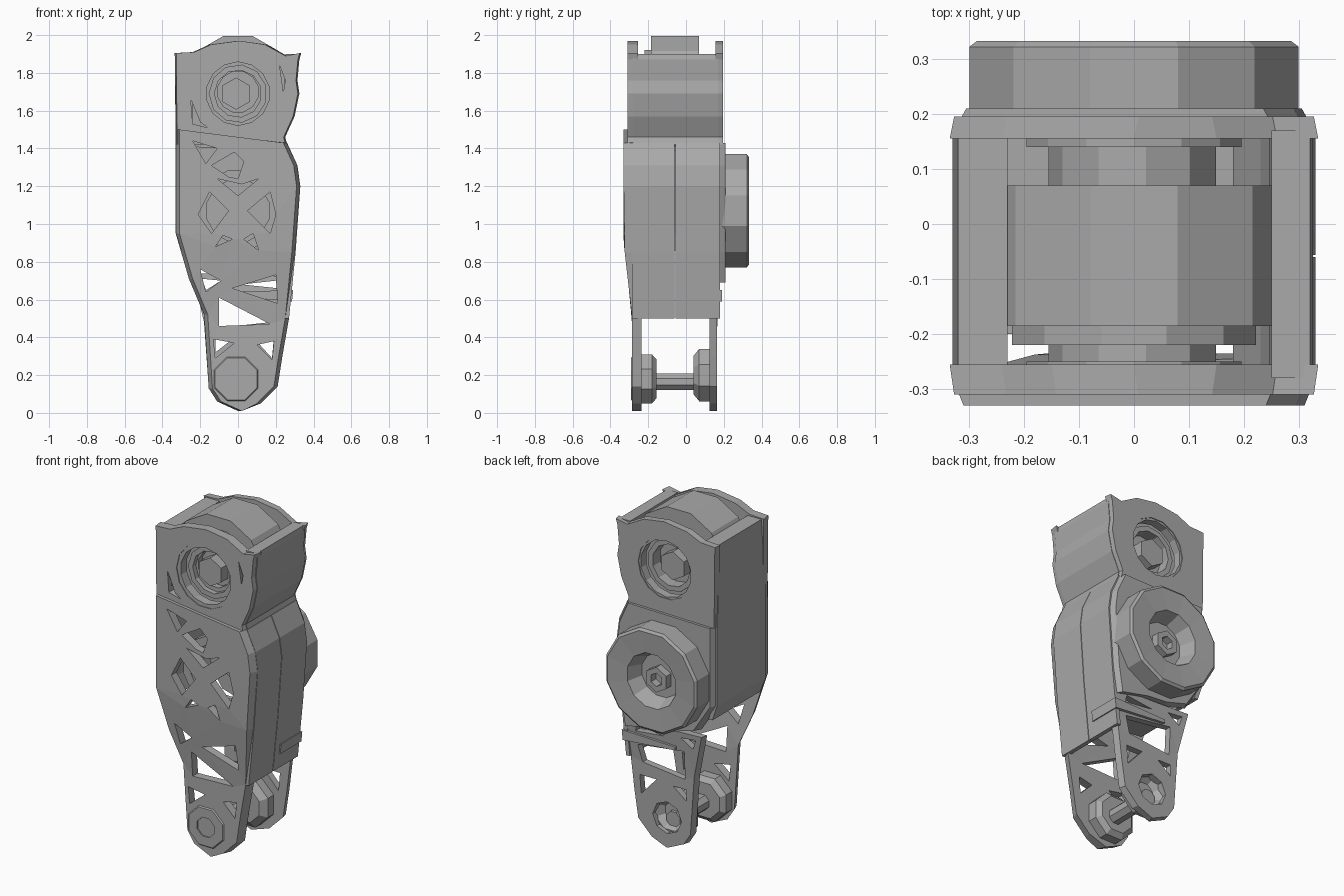
import bpy, bmesh, math
from mathutils import Vector

cube = bpy.data.objects.get("Cube")
if cube:
    bpy.data.objects.remove(cube)

grey = bpy.data.materials.new("mid_grey")
grey.use_nodes = True
COLOUR = (0.4, 0.4, 0.4, 1)
grey.diffuse_color = COLOUR
grey.node_tree.nodes["Principled BSDF"].inputs["Base Color"].default_value = COLOUR


def finish(name, bm):
    bmesh.ops.recalc_face_normals(bm, faces=bm.faces)
    mesh = bpy.data.meshes.new(name)
    bm.to_mesh(mesh)
    bm.free()
    mesh.materials.append(grey)
    obj = bpy.data.objects.new(name, mesh)
    bpy.context.collection.objects.link(obj)
    return obj


def plate(name, outline, y0, y1, holes=(), chamfer=0, lean=0):
    """Extrude an x-z outline from y0 (outer face) to y1, leaving the holes open."""
    bm = bmesh.new()
    rims = []
    for i, loop in enumerate([outline, *holes]):
        verts = [bm.verts.new((x, y0, z)) for x, z in loop]
        for a, b in zip(verts, verts[1:] + verts[:1]):
            bm.edges.new((a, b))
        if i == 0:
            rims = verts
    bmesh.ops.triangle_fill(bm, use_beauty=True, edges=bm.edges[:])
    ext = bmesh.ops.extrude_face_region(bm, geom=bm.faces[:], use_keep_orig=True)
    for v in ext["geom"]:
        if isinstance(v, bmesh.types.BMVert):
            v.co.y = y1
    # pull the outer rim in, and lean the low end towards the middle
    mid = sum((v.co for v in rims), Vector()) / len(rims)
    for v in rims:
        v.co.x += math.copysign(chamfer, mid.x - v.co.x)
    for v in bm.verts:
        v.co.y += lean * min(1, max(0, (0.9 - v.co.z) / 0.4))
    return finish(name, bm)


def lathe(name, centre, profile, sides):
    """Spin a closed (radius, y) profile about a y axis through centre (x, z)."""
    bm = bmesh.new()
    rings = []
    for k in range(sides):
        a = math.tau * (k + 0.5) / sides
        rings.append([bm.verts.new((centre[0] + r * math.cos(a), y, centre[1] + r * math.sin(a)))
                      for r, y in profile])
    n = len(profile)
    for k in range(sides):
        p, q = rings[k], rings[(k + 1) % sides]
        for i in range(n):
            j = (i + 1) % n
            bm.faces.new((p[i], p[j], q[j], q[i]))
    bmesh.ops.remove_doubles(bm, verts=bm.verts, dist=0.0005)
    return finish(name, bm)


def wall(name, line, y0, y1, thick):
    """Side wall that follows a line of points, thickened in x."""
    return plate(name, line + [(x + thick, z) for x, z in reversed(line)], y0, y1)


def disc(radius, y0, y1):
    return [(0, y0), (radius, y0), (radius, y1), (0, y1)]


def tube(outer, inner, y0, y1):
    return [(inner, y0), (outer, y0), (outer, y1), (inner, y1)]


def circle(x, z, r, n):
    return [(x + r * math.cos(math.tau * i / n), z + r * math.sin(math.tau * i / n)) for i in range(n)]


# Side lines shared by the shell parts
right_low = [(-.33, .95), (-.26, .71), (-.18, .52)]
foot = [(-.155, .13), (-.11, .06), (0, .01), (.12, .05), (.21, .14), (.235, .3)]
left_low = [(.27, .5), (.305, .85)]
left_high = [(.33, 1.2), (.315, 1.31), (.26, 1.43)]

# Front cover with lattice cutouts
cutouts = [
    [(-.24, 1.44), (-.11, 1.40), (-.17, 1.32)],
    [(-.14, 1.31), (-.02, 1.38), (.03, 1.33), (.0, 1.24), (-.05, 1.25)],
    [(-.11, 1.24), (0, 1.15), (.11, 1.24), (.02, 1.21)],
    [(-.21, 1.05), (-.15, 1.17), (-.05, 1.07), (-.14, .95)],
    [(.05, 1.07), (.17, 1.17), (.2, 1.05), (.17, .95)],
    [(.03, .92), (.11, .86), (.08, .95)],
    [(-.12, .88), (-.03, .92), (-.08, .94)],
    [(-.2, .76), (-.09, .70), (-.17, .64)],
    [(-.03, .66), (.2, .73), (.21, .58)],
    [(-.1, .61), (.17, .47), (-.1, .46)],
    [(.1, .36), (.19, .38), (.18, .28)],
    [(-.13, .39), (-.02, .37), (-.12, .29)],
]
plate("front_cover", [(-.33, 1.5)] + right_low + foot + left_low + left_high,
      -.33, -.28, cutouts, chamfer=.02, lean=.045)

# Side walls, split by a narrow seam on the left
left_wall = left_low + left_high
wall("left_wall_front", left_wall, -.285, -.06, -.025)
wall("left_wall_rear", left_wall, -.056, .18, -.025)
wall("right_wall", [(-.33, 1.5), (-.33, .95), (-.3, .86)], -.285, .18, .025)

# Rear cover behind the hub, with the narrow ledge below it
plate("rear_cover", [(-.33, 1.42), (-.33, .95), (-.22, .78), (-.08, .74), (.1, .73), (.28, .69), (.305, .85)]
      + left_high, .21, .165, chamfer=.025)
plate("rear_ledge", [(-.06, .64), (.292, .65), (.286, .59), (-.06, .62)], .19, -.01)
plate("shell_roof", [(-.31, 1.43), (.26, 1.41), (.26, 1.39), (-.31, 1.41)], -.2, .18)

# Rear lower strut, bored at the foot
strut_holes = [
    [(-.19, .71), (-.09, .70), (-.17, .65)],
    [(.02, .68), (.2, .7), (.21, .66)],
    [(-.11, .62), (.2, .58), (.17, .48), (-.11, .45)],
    [(.08, .4), (.19, .4), (.18, .29)],
    [(-.12, .39), (-.03, .39), (-.12, .32)],
    circle(.01, .19, .095, 8),
]
plate("rear_strut", [(-.24, .74), (-.18, .48)] + foot + [(.26, .5), (.28, .72)],
      .195, .155, strut_holes, chamfer=.01, lean=-.03)

# Feet and axle
lathe("front_foot_boss", (-.01, .18),
      [(0, -.27), (.06, -.27), (.06, -.292), (.12, -.292), (.14, -.27), (.14, -.18),
       (.11, -.155), (0, -.155)], 8)
lathe("rear_foot_boss", (.01, .2),
      [(0, .1), (.06, .1), (.1, .14), (.15, .135), (.15, .07), (.11, .04), (0, .04)], 8)
lathe("axle", (0, .165), disc(.048, -.16, .12), 8)

# Rear hub with recessed core
lathe("rear_hub", (0, 1.07),
      [(0, .235), (.13, .235), (.165, .325), (.295, .333), (.31, .322), (.31, .19), (0, .19)], 12)
lathe("hub_core", (0, 1.06), tube(.075, .04, .23, .28), 6)

# Inner bearing behind the lattice
lathe("inner_ring", (0, 1.07), tube(.22, .17, -.21, -.14), 12)
lathe("inner_disc", (0, 1.07), disc(.2, .08, .16), 12)

# Head plates with bored openings
cheek = [(.25, 1.46), (.3, 1.57), (.325, 1.69), (.315, 1.76), (.325, 1.87)]
arch = [(.335, 1.905), (.26, 1.89), (.15, 1.95), (0, 1.97), (-.15, 1.95), (-.24, 1.91), (-.335, 1.905)]
head = arch + [(-.33, 1.42), (.26, 1.42)] + cheek
slot = [(-.25, 1.66), (-.2, 1.54), (-.16, 1.51), (-.24, 1.53)]
slot_left = [(.22, 1.84), (.25, 1.76), (.24, 1.7)]
plate("head_front", head, -.31, -.255, [circle(0, 1.69, .19, 14), slot, slot_left], chamfer=.008)
plate("head_rear", head, .195, .155, [circle(0, 1.69, .18, 14)], chamfer=.008)

# Head side cheeks
wall("left_cheek", [(.26, 1.42)] + cheek + [(.32, 1.9)], -.28, .17, -.07)
wall("right_cheek", [(-.33, 1.42), (-.33, 1.73), (-.32, 1.9)], -.28, .17, .09)

# Motor drum with front flange, and the stepped bearings seen through both bores
lathe("motor_drum", (0, 1.7), disc(.305, -.185, .07), 12)
lathe("motor_flange", (0, 1.7), tube(.23, .11, -.22, -.18), 12)
for side, face, lip, deep in (("front", -.305, -.25, -.185), ("rear", .19, .14, .065)):
    lathe(side + "_bearing_outer", (0, 1.69), tube(.2, .168, face, lip), 14)
    lathe(side + "_bearing_inner", (0, 1.69), tube(.155, .125, lip, deep), 11)
    lathe(side + "_bearing_core", (-.01, 1.69), disc(.085, lip, deep), 6)
